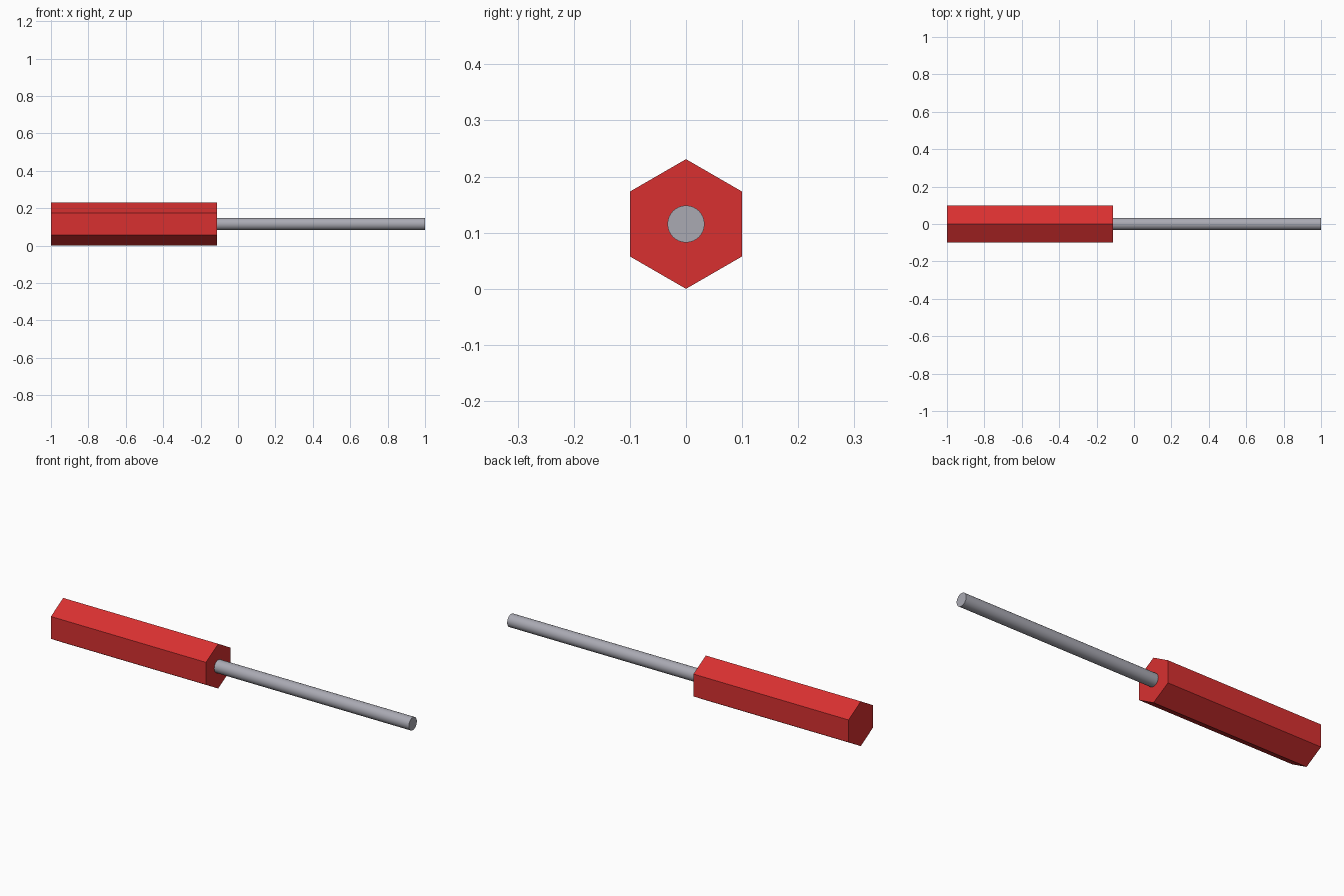
import bpy, bmesh
from math import sin, cos, tau, radians

if "Cube" in bpy.data.objects:
    bpy.data.objects.remove(bpy.data.objects["Cube"])

AXIS_Z = 0.1155  # height of the shared centre line


def prism(name, x0, x1, radius, sides, color, smooth=False):
    """Capped prism along x, with its first corner pointing up."""
    bm = bmesh.new()
    rings = [[bm.verts.new((x, radius * sin(tau * i / sides),
                            AXIS_Z + radius * cos(tau * i / sides)))
              for i in range(sides)] for x in (x0, x1)]
    for ring in rings:
        bm.faces.new(ring)
    for i in range(sides):
        j = (i + 1) % sides
        bm.faces.new((rings[0][i], rings[0][j], rings[1][j], rings[1][i]))
    bmesh.ops.recalc_face_normals(bm, faces=bm.faces)
    mesh = bpy.data.meshes.new(name)
    bm.to_mesh(mesh)
    bm.free()
    mat = bpy.data.materials.new(name + "_color")
    mat.diffuse_color = (*color, 1)
    mat.use_nodes = True
    mat.node_tree.nodes["Principled BSDF"].inputs["Base Color"].default_value = mat.diffuse_color
    mesh.materials.append(mat)
    obj = bpy.data.objects.new(name, mesh)
    bpy.context.collection.objects.link(obj)
    if smooth:
        bpy.ops.object.select_all(action='DESELECT')
        obj.select_set(True)
        bpy.context.view_layer.objects.active = obj
        bpy.ops.object.shade_smooth_by_angle(angle=radians(30))
    return obj


# Hexagonal grip
prism("handle", -1.0, -0.113, 0.1155, 6, (0.69, 0.03, 0.03))
# Round metal rod, seated slightly inside the grip
prism("shaft", -0.125, 1.0, 0.033, 32, (0.40, 0.40, 0.45), smooth=True)
